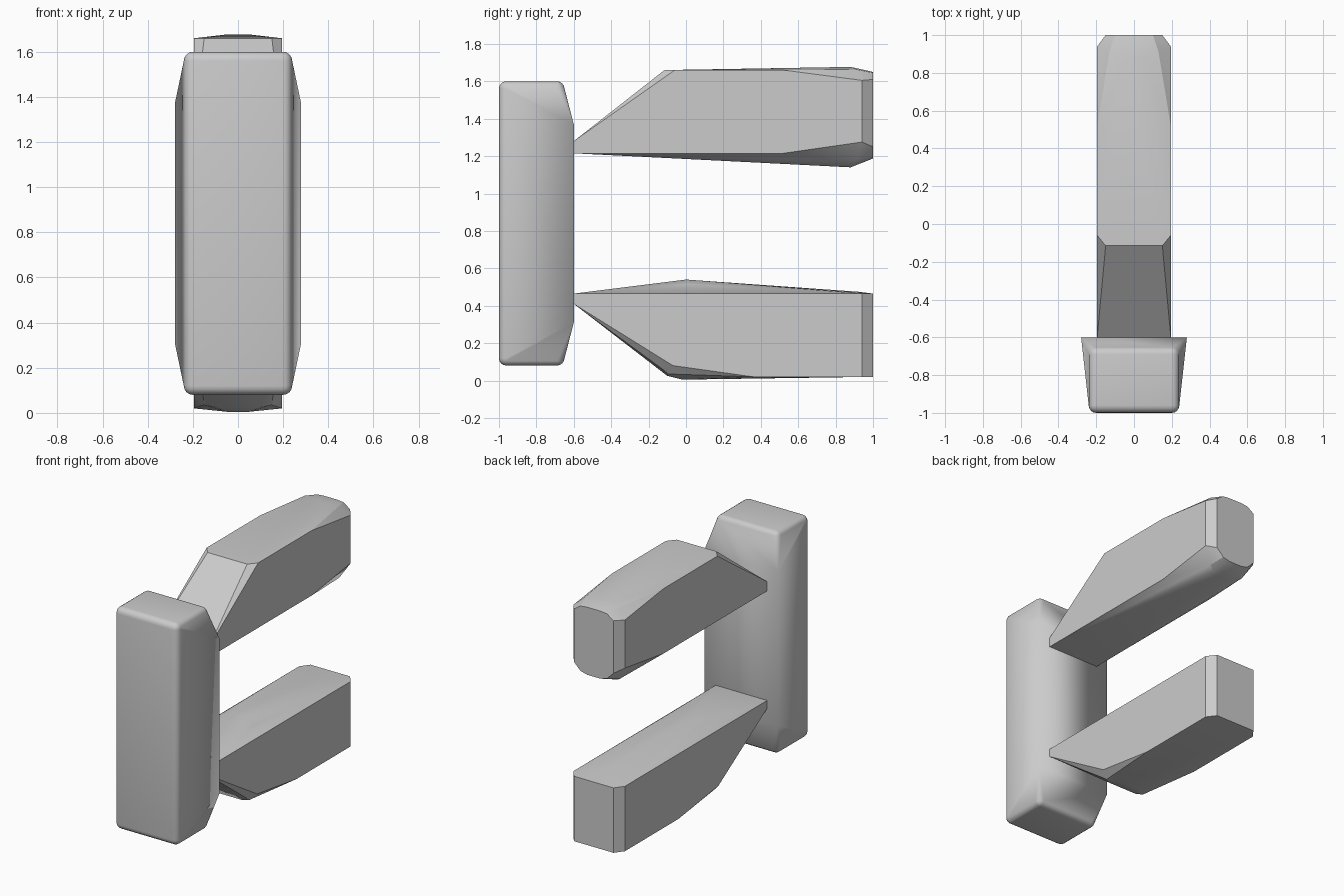
import bpy, bmesh, math

old = bpy.data.objects.get("Cube")
if old:
    bpy.data.objects.remove(old, do_unlink=True)

grey = bpy.data.materials.new("plain_grey")
grey.use_nodes = True
colour = (0.6, 0.6, 0.6, 1)
grey.diffuse_color = colour
grey.node_tree.nodes["Principled BSDF"].inputs["Base Color"].default_value = colour


def hull_object(name, points, angle):
    """Wrap a convex skin around points."""
    bm = bmesh.new()
    for p in points:
        bm.verts.new(p)
    found = bmesh.ops.convex_hull(bm, input=bm.verts[:])
    loose = [v for v in bm.verts if not v.link_faces]
    bmesh.ops.delete(bm, geom=loose, context='VERTS')
    bmesh.ops.dissolve_limit(bm, angle_limit=0.01, verts=bm.verts[:], edges=bm.edges[:])
    bmesh.ops.recalc_face_normals(bm, faces=bm.faces[:])
    mesh = bpy.data.meshes.new(name)
    bm.to_mesh(mesh)
    bm.free()
    mesh.materials.append(grey)
    obj = bpy.data.objects.new(name, mesh)
    bpy.context.collection.objects.link(obj)
    bpy.ops.object.select_all(action='DESELECT')
    obj.select_set(True)
    bpy.context.view_layer.objects.active = obj
    bpy.ops.object.shade_smooth_by_angle(angle=math.radians(angle))
    return obj


def mirrored(points):
    return [(s * x, y, z) for x, y, z in points for s in (-1, 1)]


def rounded_box(lo, hi, r, steps=4):
    """Points of a box with round edges."""
    pts = []
    for sx in (0, 1):
        for sy in (0, 1):
            for sz in (0, 1):
                signs = (sx * 2 - 1, sy * 2 - 1, sz * 2 - 1)
                core = [(lo[i], hi[i])[s] - signs[i] * r for i, s in enumerate((sx, sy, sz))]
                for i in range(steps + 1):
                    for j in range(steps + 1):
                        a, b = (math.pi / 2 * k / steps for k in (i, j))
                        d = (math.cos(a) * math.cos(b), math.sin(a) * math.cos(b), math.sin(b))
                        pts.append([c + s * r * n for c, s, n in zip(core, signs, d)])
    return pts


# Front plate: rounded block widening to a flat back face
plate = rounded_box((-0.24, -1, 0.08), (0.24, -0.65, 1.6), 0.04)
plate += mirrored([(0.28, -0.6, 0.31), (0.28, -0.6, 1.37)])
hull_object("front_plate", plate, 30)

W, N = 0.195, 0.15  # half widths of the arms and their chamfered ends

# Upper arm: wedge tip, flat sides, rounded far end
hull_object("upper_arm", mirrored([
    (W, -0.6, 1.215), (W, -0.6, 1.28),
    (N, -0.115, 1.66), (W, -0.06, 1.66),
    (W, 0.52, 1.66), (W, 0.52, 1.215),
    (W, 0.94, 1.605), (W, 0.94, 1.275),
    (0.13, 0.91, 1.663), (0.05, 0.88, 1.677),
    (0.13, 0.91, 1.17), (0.09, 0.89, 1.15), (0.05, 0.88, 1.14),
    (N, 1, 1.61), (0.1, 1, 1.645), (0.05, 1, 1.65),
    (N, 1, 1.25), (0.1, 1, 1.2), (0.05, 1, 1.187),
]), 25)

# Lower arm: wedge tip, keel under the front, low ridge on top
hull_object("lower_arm", mirrored([
    (W, -0.6, 0.41), (W, -0.6, 0.465),
    (W, -0.07, 0.08), (W, 0.36, 0.02),
    (N, -0.09, 0.035), (0.1, -0.1, 0.025), (0.05, -0.02, 0.005),
    (0.13, 0, 0.515), (0.05, 0, 0.54), (0.05, 0.92, 0.475),
    (W, 0.94, 0.465), (W, 0.94, 0.02),
    (N, 1, 0.465), (N, 1, 0.02),
]), 25)
